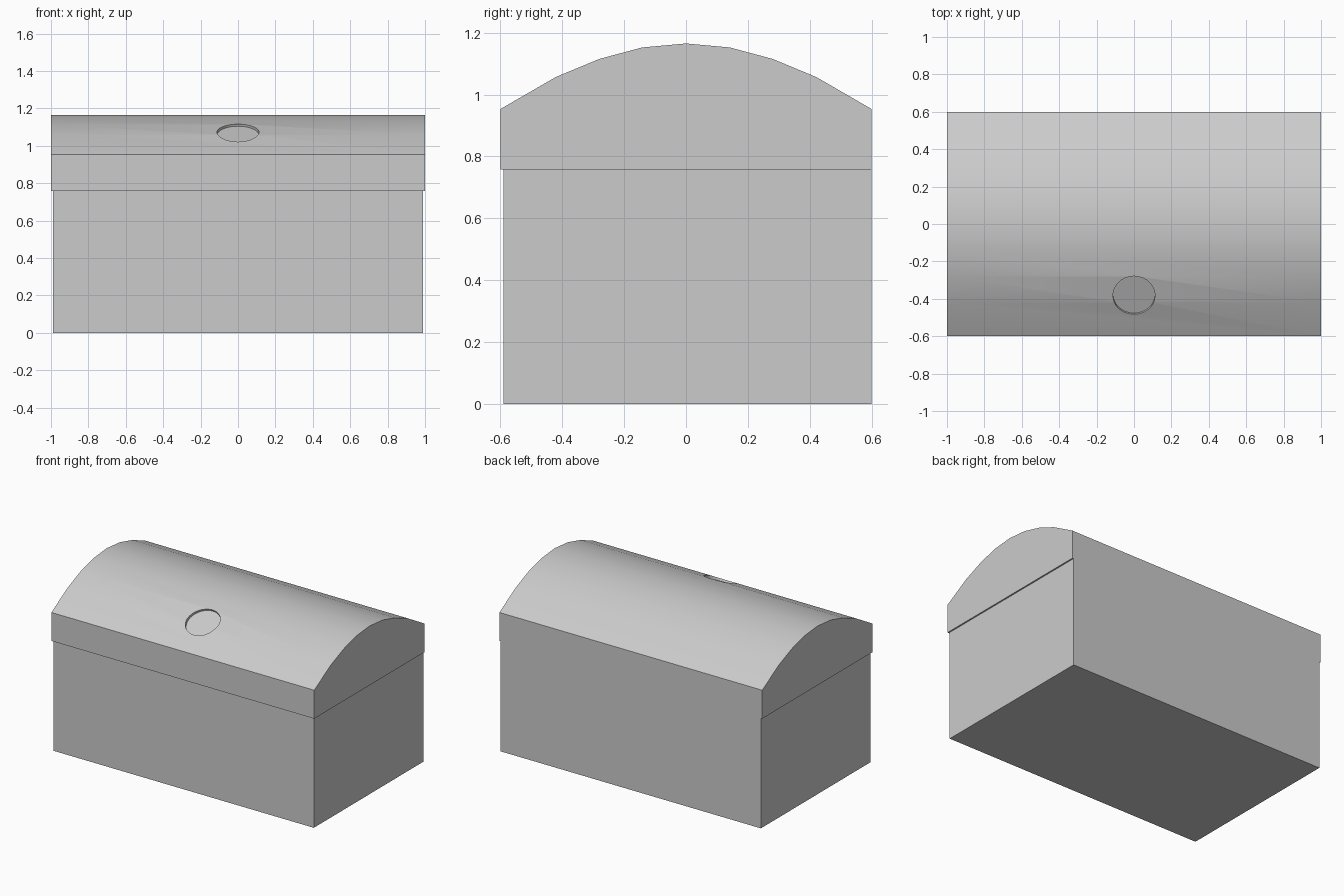
import bpy, bmesh, math
from mathutils import Vector

if "Cube" in bpy.data.objects:
    bpy.data.objects.remove(bpy.data.objects["Cube"])


def extrude_x(name, profile, half):
    """Solid made from a (y, z) profile swept along x."""
    bm = bmesh.new()
    face = bm.faces.new([bm.verts.new((-half, y, z)) for y, z in profile])
    ext = bmesh.ops.extrude_face_region(bm, geom=[face])
    verts = [g for g in ext["geom"] if isinstance(g, bmesh.types.BMVert)]
    bmesh.ops.translate(bm, verts=verts, vec=(2 * half, 0, 0))
    bmesh.ops.recalc_face_normals(bm, faces=bm.faces)
    mesh = bpy.data.meshes.new(name)
    bm.to_mesh(mesh)
    bm.free()
    ob = bpy.data.objects.new(name, mesh)
    bpy.context.collection.objects.link(ob)
    return ob


# Box body, flush with the lid at the back
SEAM = 0.757
extrude_x("chest_body", [(-0.59, 0), (0.6, 0), (0.6, SEAM), (-0.59, SEAM)], 0.99)

# Lid with vertical rim and faceted arch
half_arch = [(0.6, 0.953), (0.42, 1.057), (0.28, 1.115), (0.142, 1.152)]
arch = half_arch + [(0, 1.165)] + [(-y, z) for y, z in reversed(half_arch)]
lid = extrude_x("chest_lid", [(-0.6, SEAM), (0.6, SEAM)] + arch, 1.0)

# Shallow round recess in the front slope
tilt = math.radians(25.4)
normal = Vector((0, -math.sin(tilt), math.cos(tilt)))
floor = Vector((0, -0.38, 1.067)) - normal * 0.012
bpy.ops.mesh.primitive_cylinder_add(vertices=48, radius=0.112, depth=0.2,
                                    location=floor + normal * 0.1,
                                    rotation=(tilt, 0, 0))
cutter = bpy.context.object
cutter.name = "recess_cutter"
cutter.hide_render = True
cut = lid.modifiers.new("recess", 'BOOLEAN')
cut.operation = 'DIFFERENCE'
cut.solver = 'EXACT'
cut.object = cutter

# Apply the cut, then smooth the arch while keeping edges sharp
bpy.ops.object.select_all(action='DESELECT')
lid.select_set(True)
bpy.context.view_layer.objects.active = lid
bpy.ops.object.modifier_apply(modifier=cut.name)
bpy.data.objects.remove(cutter)
bpy.ops.object.shade_smooth_by_angle(angle=math.radians(30))
